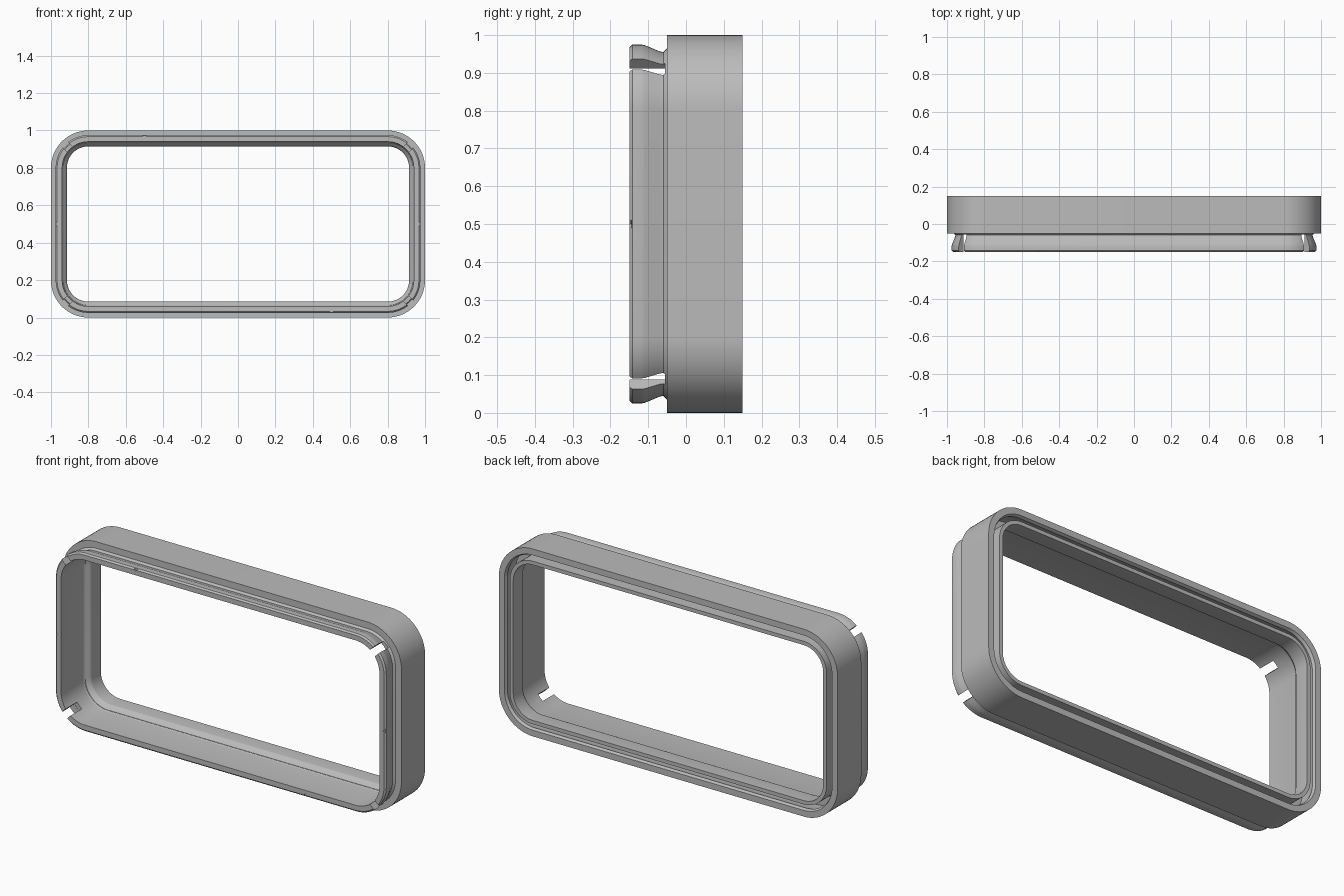
import bpy, bmesh, math
from mathutils import Matrix, Vector

if "Cube" in bpy.data.objects:
    bpy.data.objects.remove(bpy.data.objects["Cube"], do_unlink=True)

grey = bpy.data.materials.new("plain grey")
grey.use_nodes = True
colour = (0.5, 0.5, 0.5, 1)
grey.diffuse_color = colour
grey.node_tree.nodes["Principled BSDF"].inputs["Base Color"].default_value = colour

STEPS = 16  # segments per rounded corner


def outline(inset, y):
    """Rounded rectangle in the xz plane, inset from the outer wall."""
    points = []
    for k, (sx, sz) in enumerate([(1, 1), (-1, 1), (-1, -1), (1, -1)]):
        for i in range(STEPS + 1):
            a = (k + i / STEPS) * math.pi / 2
            r = 0.2 - inset
            points.append((sx * 0.8 + r * math.cos(a), y, 0.5 + sz * 0.3 + r * math.sin(a)))
    return points


def add_object(name, bm):
    bmesh.ops.recalc_face_normals(bm, faces=bm.faces)
    mesh = bpy.data.meshes.new(name)
    bm.to_mesh(mesh)
    bm.free()
    mesh.materials.append(grey)
    obj = bpy.data.objects.new(name, mesh)
    bpy.context.collection.objects.link(obj)
    return obj


def ring(name, section):
    """Sweep a closed (inset, y) section around the rounded rectangle."""
    bm = bmesh.new()
    loops = [[bm.verts.new(p) for p in outline(d, y)] for d, y in section]
    n = len(loops[0])
    for a, b in zip(loops, loops[1:] + loops[:1]):
        for i in range(n):
            j = (i + 1) % n
            bm.faces.new((a[i], a[j], b[j], b[i]))
    return add_object(name, bm)


# Section: outer wall, front shoulder, snap lip, inner wall, rear groove
inner_curve = [(0.06 + 0.025 * (1 - math.cos(t * math.pi / 8)) / 2, 0.035 + 0.04 * t / 8)
               for t in range(9)]
section = [(0, 0.15), (0, -0.05), (0.035, -0.05), (0.045, -0.06), (0.043, -0.07),
           (0.027, -0.108), (0.025, -0.118), (0.025, -0.142), (0.033, -0.15),
           (0.06, -0.15)] + inner_curve + [
           (0.085, 0.15), (0.065, 0.15), (0.065, 0.045), (0.025, 0.045),
           (0.025, 0.09), (0.04, 0.135), (0.033, 0.15)]
frame = ring("snap_frame", section)

# Cutter: corner gaps that split the lip, and a small nick on each side
bm = bmesh.new()


def cut_box(centre, size, angle):
    m = (Matrix.Translation(Vector(centre)) @ Matrix.Rotation(angle, 4, 'Y')
         @ Matrix.Diagonal((*size, 1)))
    bmesh.ops.create_cube(bm, size=1, matrix=m)


for sx in (1, -1):
    for sz in (1, -1):
        cut_box((sx * 0.906, -0.112, 0.5 + sz * 0.406), (0.12, 0.114, 0.04), -sx * sz * math.pi / 4)
    cut_box((sx * 0.972, -0.15, 0.5), (0.016, 0.012, 0.016), math.pi / 4)
    cut_box((sx * 0.5, -0.15, 0.5 - sx * 0.472), (0.016, 0.012, 0.016), math.pi / 4)
cutter = add_object("gap_cutter", bm)
cutter.hide_render = True

mod = frame.modifiers.new("lip gaps", 'BOOLEAN')
mod.operation = 'DIFFERENCE'
mod.solver = 'EXACT'
mod.object = cutter
bpy.ops.object.select_all(action='DESELECT')
frame.select_set(True)
bpy.context.view_layer.objects.active = frame
bpy.ops.object.modifier_apply(modifier=mod.name)
bpy.data.objects.remove(cutter, do_unlink=True)
bpy.ops.object.shade_smooth_by_angle(angle=math.radians(25))
